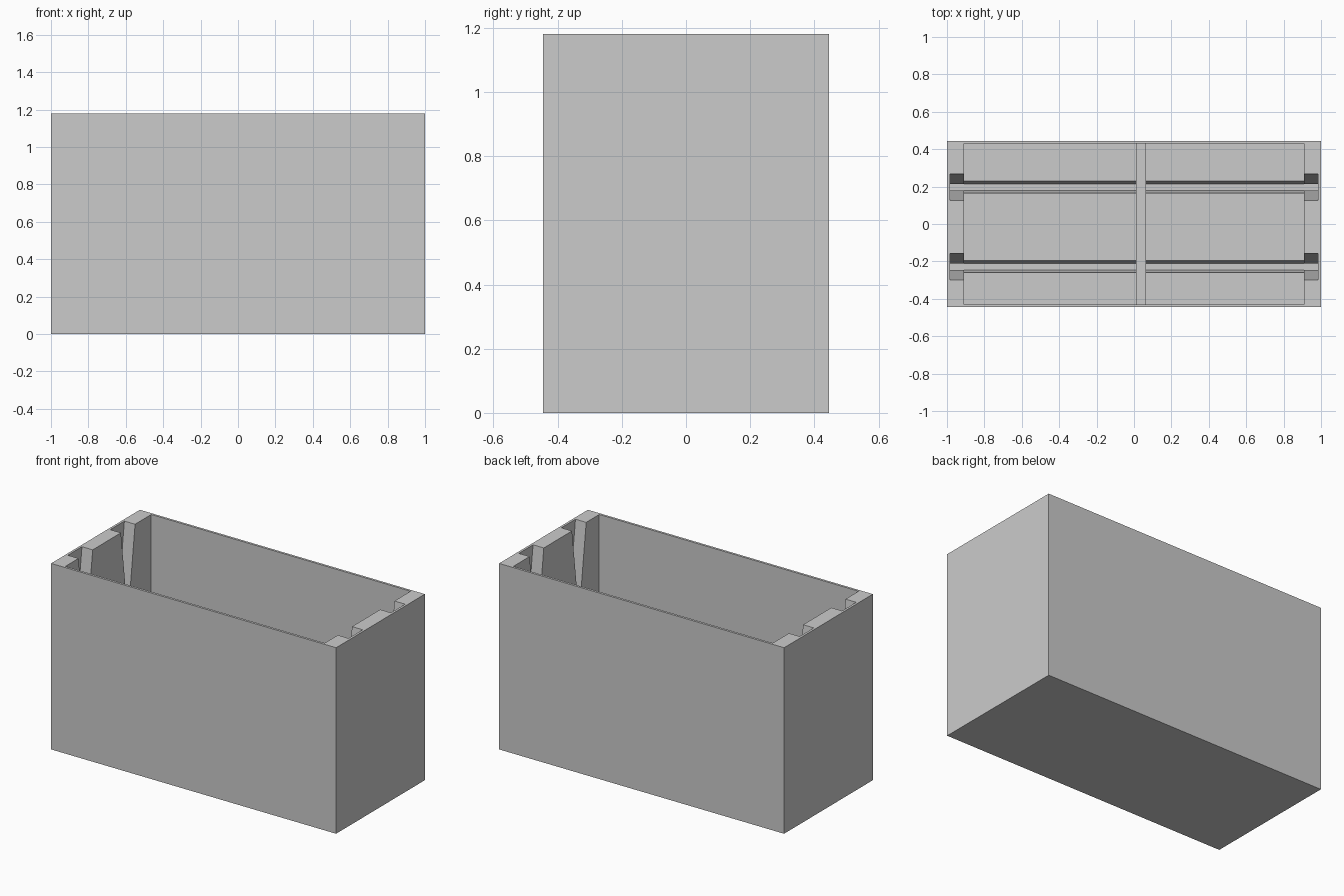
import bpy
import bmesh

if "Cube" in bpy.data.objects:
    bpy.data.objects.remove(bpy.data.objects["Cube"], do_unlink=True)

HEIGHT, FLOOR, SKIN = 1.18, 0.09, 0.015
HALF_X, HALF_Y = 1.0, 0.445
INNER_X = 0.91
SLOT_CENTRES = (0.197, -0.228)

grey = bpy.data.materials.new("plain grey")
grey.use_nodes = True
grey.diffuse_color = (0.6, 0.6, 0.6, 1)
grey.node_tree.nodes["Principled BSDF"].inputs["Base Color"].default_value = (0.6, 0.6, 0.6, 1)


def prism(name, profile, x0, x1):
    """Extrude a (y, z) profile along x."""
    bm = bmesh.new()
    face = bm.faces.new([bm.verts.new((x0, y, z)) for y, z in profile])
    ext = bmesh.ops.extrude_face_region(bm, geom=[face])
    moved = [v for v in ext["geom"] if isinstance(v, bmesh.types.BMVert)]
    bmesh.ops.translate(bm, verts=moved, vec=(x1 - x0, 0, 0))
    bmesh.ops.recalc_face_normals(bm, faces=bm.faces)
    mesh = bpy.data.meshes.new(name)
    bm.to_mesh(mesh)
    bm.free()
    mesh.materials.append(grey)
    obj = bpy.data.objects.new(name, mesh)
    bpy.context.collection.objects.link(obj)
    return obj


def rect(half, z0, z1):
    return [(-half, z0), (half, z0), (half, z1), (-half, z1)]


def mirrored(centre, half_profile):
    """Closed profile from (half width, z) pairs, bottom to top."""
    right = [(centre + w, z) for w, z in half_profile]
    left = [(centre - w, z) for w, z in reversed(half_profile)]
    return right + left


def cut(target, cutter):
    cutter.hide_render = True
    mod = target.modifiers.new("cut", "BOOLEAN")
    mod.operation, mod.solver, mod.object = "DIFFERENCE", "EXACT", cutter
    bpy.context.view_layer.objects.active = target
    bpy.ops.object.modifier_apply(modifier=mod.name)
    bpy.data.objects.remove(cutter, do_unlink=True)


# Open box with thick ends
box = prism("box_body", rect(HALF_Y, 0, HEIGHT), -HALF_X, HALF_X)
cut(box, prism("cavity", rect(HALF_Y - SKIN, FLOOR, HEIGHT + 0.1), -INNER_X, INNER_X))

for centre in SLOT_CENTRES:
    # Guide slots in both ends, flared towards the rim
    slot = mirrored(centre, [(0.018, SKIN), (0.018, 0.76), (0.071, HEIGHT), (0.071, HEIGHT + 0.1)])
    cut(box, prism("guide_slot", slot, -HALF_X + SKIN, HALF_X - SKIN))
    # Tapered lead-in along the floor groove
    groove = mirrored(centre, [(0.018, SKIN + 0.002), (0.032, FLOOR), (0.034, FLOOR + 0.01)])
    cut(box, prism("floor_groove", groove, -INNER_X, INNER_X))

# Low key rib across the floor, slightly off centre
prism("key_rib", rect(HALF_Y - SKIN, 0.01, 0.13), 0.01, 0.065)
